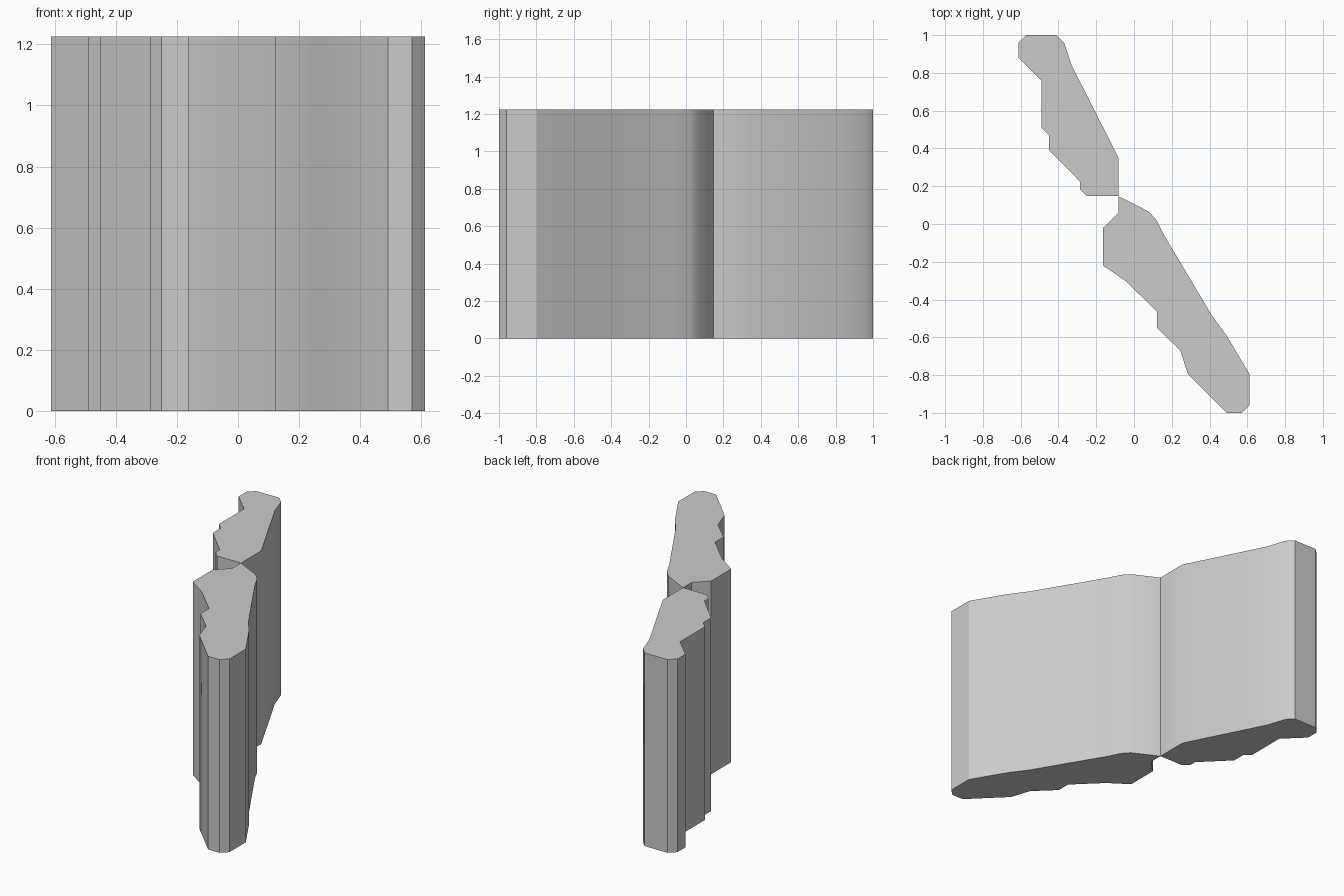
import bpy
import bmesh

cube = bpy.data.objects.get("Cube")
if cube:
    bpy.data.objects.remove(cube, do_unlink=True)

HEIGHT = 1.225

# Plain grey stone
stone = bpy.data.materials.new("light grey")
stone.use_nodes = True
colour = (0.6, 0.6, 0.6, 1)
stone.diffuse_color = colour
stone.node_tree.nodes["Principled BSDF"].inputs["Base Color"].default_value = colour


def extruded_wall(name, outline):
    """Raise a closed floor outline into a straight wall with flat caps."""
    mesh = bpy.data.meshes.new(name)
    bm = bmesh.new()
    floor = bm.faces.new([bm.verts.new((x, y, 0)) for x, y in outline])
    raised = bmesh.ops.extrude_face_region(bm, geom=[floor], use_keep_orig=True)
    top = [v for v in raised["geom"] if isinstance(v, bmesh.types.BMVert)]
    bmesh.ops.translate(bm, verts=top, vec=(0, 0, HEIGHT))
    bmesh.ops.recalc_face_normals(bm, faces=bm.faces)
    bm.to_mesh(mesh)
    bm.free()
    mesh.materials.append(stone)
    wall = bpy.data.objects.new(name, mesh)
    bpy.context.collection.objects.link(wall)
    bpy.ops.object.select_all(action="DESELECT")
    wall.select_set(True)
    bpy.context.view_layer.objects.active = wall
    bpy.ops.object.shade_smooth_by_angle(angle=0.52)


# Rear wall section, stepped on its left-hand edge in plan
extruded_wall("rear_wall", [
    (-0.082, 0.35), (-0.082, 0.147), (-0.25, 0.147), (-0.286, 0.185),
    (-0.286, 0.225), (-0.45, 0.39), (-0.45, 0.47), (-0.49, 0.51),
    (-0.49, 0.76), (-0.612, 0.88), (-0.612, 0.96), (-0.57, 1),
    (-0.41, 1), (-0.37, 0.96), (-0.33, 0.84)])

# Front wall section, meeting the rear one at a single corner
extruded_wall("front_wall", [
    (-0.082, 0.147), (0.08, 0.065), (0.12, 0.02), (0.16, -0.06),
    (0.41, -0.48), (0.49, -0.59), (0.612, -0.796), (0.612, -0.96),
    (0.57, -1), (0.49, -1), (0.286, -0.796), (0.245, -0.67),
    (0.122, -0.55), (0.122, -0.465), (-0.04, -0.305), (-0.163, -0.22),
    (-0.163, -0.02), (-0.082, 0.06)])
